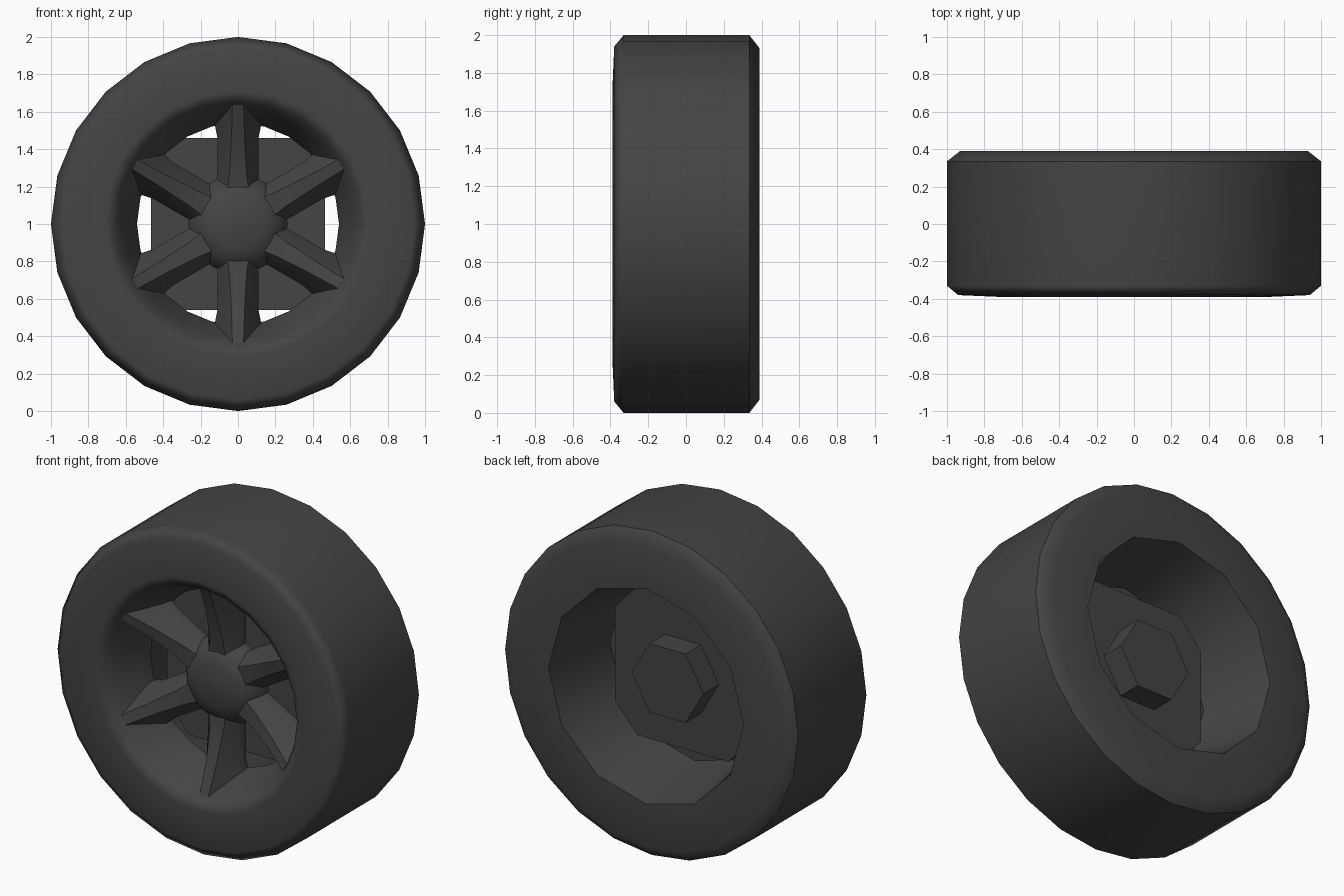
import bpy, bmesh, math
from mathutils import Vector

if "Cube" in bpy.data.objects:
    bpy.data.objects.remove(bpy.data.objects["Cube"])

CZ = 1.0  # axle height

rubber = bpy.data.materials.new("dark_grey")
rubber.diffuse_color = (0.058, 0.058, 0.058, 1)
rubber.use_nodes = True
rubber.node_tree.nodes["Principled BSDF"].inputs["Base Color"].default_value = rubber.diffuse_color


def pt(r, a, y):
    return Vector((r * math.cos(a), y, CZ + r * math.sin(a)))


def finish(name, bm, angle=50):
    bmesh.ops.recalc_face_normals(bm, faces=bm.faces)
    me = bpy.data.meshes.new(name)
    bm.to_mesh(me)
    bm.free()
    me.materials.append(rubber)
    me.shade_smooth()
    me.set_sharp_from_angle(angle=math.radians(angle))
    ob = bpy.data.objects.new(name, me)
    bpy.context.collection.objects.link(ob)
    w = ob.modifiers.new("weighted", 'WEIGHTED_NORMAL')
    w.keep_sharp = True
    return ob


def bridge(bm, a, b):
    n = len(a)
    for i in range(n):
        bm.faces.new((a[i], a[(i + 1) % n], b[(i + 1) % n], b[i]))


def lathe(name, profile, n, closed):
    """profile: (radius, y, coarse); coarse rings have half the sides."""
    bm = bmesh.new()
    rings = []
    for r, y, coarse in profile:
        ring = []
        for i in range(n):
            rr = r * math.cos(2 * math.pi / n) if coarse and i % 2 else r
            ring.append(bm.verts.new(pt(rr, 2 * math.pi * i / n, y)))
        rings.append(ring)
    for a, b in zip(rings, rings[1:]):
        bridge(bm, a, b)
    if closed:
        bridge(bm, rings[-1], rings[0])
    else:
        bm.faces.new(rings[0])
        bm.faces.new(rings[-1])
    return finish(name, bm)


def prism(name, outline, y0, y1):
    bm = bmesh.new()
    a, b = ([bm.verts.new((x, y, CZ + z)) for x, z in outline] for y in (y0, y1))
    bridge(bm, a, b)
    bm.faces.new(a)
    bm.faces.new(b)
    return finish(name, bm, 30)


# Tyre with dished front rim and 12-sided rear barrel
lathe("tyre_and_rim", [
    (0.94, -0.38, False), (1.0, -0.33, False), (1.0, 0.335, False),
    (0.93, 0.39, False), (0.665, 0.39, True), (0.575, -0.08, True),
    (0.54, -0.08, False), (0.55, -0.14, False), (0.61, -0.27, False),
    (0.655, -0.36, False), (0.71, -0.39, False)], 24, True)

# Domed hub
lathe("hub", [(0.02, -0.235, False), (0.13, -0.225, False), (0.21, -0.20, False),
              (0.265, -0.13, False), (0.265, -0.08, False), (0.2, -0.06, False),
              (0.2, 0.0, False)], 24, False)

# Six ridged spokes: sections of (radius, front half width, base half width, front y)
sections = [(0.16, 0.06, 0.11, -0.20), (0.28, 0.045, 0.11, -0.21),
            (0.46, 0.035, 0.11, -0.26), (0.635, 0.03, 0.13, -0.33)]
for k in range(6):
    a = math.radians(30 + 60 * k)
    out = Vector((math.cos(a), 0, math.sin(a)))
    side = Vector((-math.sin(a), 0, math.cos(a)))
    bm = bmesh.new()
    rings = []
    for r, fw, bw, fy in sections:
        shape = [(-fw, fy), (fw, fy), (bw, -0.13), (bw, -0.08), (-bw, -0.08), (-bw, -0.13)]
        back_r = min(r, 0.56)  # keep the base inside the barrel wall
        rings.append([bm.verts.new(out * (r if y == fy else back_r) + side * s
                                   + Vector((0, y, CZ))) for s, y in shape])
    for p, q in zip(rings, rings[1:]):
        bridge(bm, p, q)
    bm.faces.new(rings[0])
    bm.faces.new(rings[-1])
    finish(f"spoke_{k + 1}", bm)

# Square backing plate with cut corners
corner = [(0.465, 0.29), (0.31, 0.46)]
outline = []
for sx, sz in ((1, 1), (-1, 1), (-1, -1), (1, -1)):
    pts = [(x * sx, z * sz) for x, z in corner]
    outline += pts if sx * sz > 0 else pts[::-1]
prism("backing_plate", outline, -0.03, 0.03)

# Hexagonal axle nut at the back
hexagon = [(0.245 * math.cos(math.radians(60 * i)),
            0.245 * math.sin(math.radians(60 * i))) for i in range(6)]
prism("axle_nut", hexagon, 0.0, 0.18)
